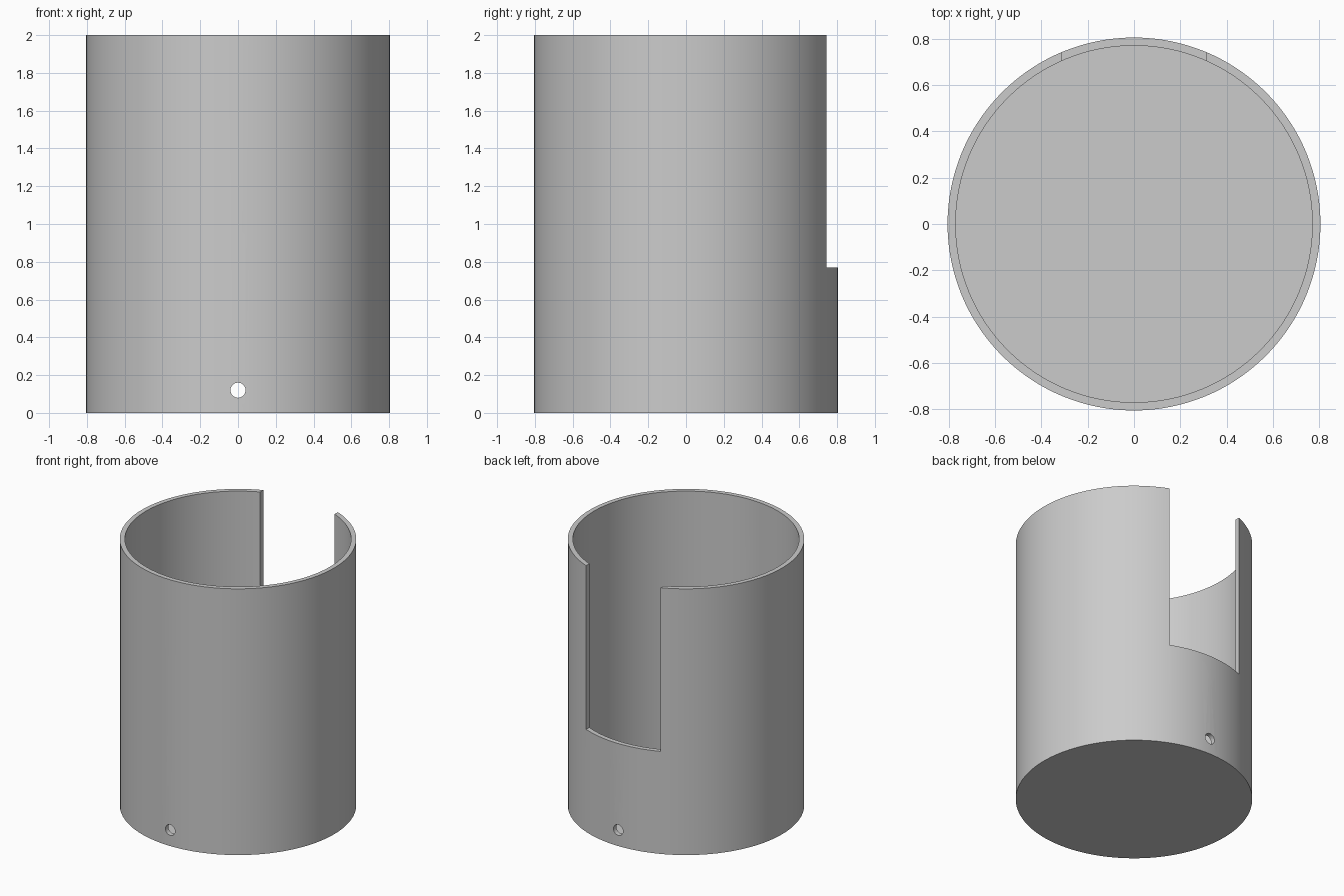
import bpy
import bmesh
import math
from mathutils import Matrix

cube = bpy.data.objects.get("Cube")
if cube:
    bpy.data.objects.remove(cube, do_unlink=True)

OUTER, INNER, HEIGHT, FLOOR = 0.805, 0.77, 2.0, 0.04
SLOT_HALF, SLOT_BOTTOM = 0.31, 0.77
HOLE_Z, HOLE_R = 0.12, 0.04

grey = bpy.data.materials.new("plain grey")
grey.use_nodes = True
colour = (0.6, 0.6, 0.6, 1)
grey.diffuse_color = colour
grey.node_tree.nodes["Principled BSDF"].inputs["Base Color"].default_value = colour


def add_object(name, bm):
    bmesh.ops.recalc_face_normals(bm, faces=bm.faces)
    mesh = bpy.data.meshes.new(name)
    bm.to_mesh(mesh)
    bm.free()
    mesh.materials.append(grey)
    obj = bpy.data.objects.new(name, mesh)
    bpy.context.collection.objects.link(obj)
    return obj


def cut(target, name, bm):
    cutter = add_object(name, bm)
    cutter.hide_render = True
    mod = target.modifiers.new(name, "BOOLEAN")
    mod.operation = "DIFFERENCE"
    mod.solver = "EXACT"
    mod.object = cutter
    bpy.context.view_layer.objects.active = target
    bpy.ops.object.modifier_apply(modifier=name)
    bpy.data.objects.remove(cutter, do_unlink=True)


# Cup: solid cylinder with the top inset and pushed down to the floor
bm = bmesh.new()
bmesh.ops.create_cone(bm, cap_ends=True, segments=128, radius1=OUTER, radius2=OUTER,
                      depth=HEIGHT, matrix=Matrix.Translation((0, 0, HEIGHT / 2)))
top = max(bm.faces, key=lambda f: f.calc_center_median().z)
bmesh.ops.inset_region(bm, faces=[top], thickness=OUTER - INNER)
well = bmesh.ops.extrude_face_region(bm, geom=[top])["geom"]
bmesh.ops.delete(bm, geom=[top], context="FACES")
bmesh.ops.translate(bm, vec=(0, 0, FLOOR - HEIGHT),
                    verts=[v for v in well if isinstance(v, bmesh.types.BMVert)])
cup = add_object("cup", bm)

# Tall open slot in the back wall
bm = bmesh.new()
bmesh.ops.create_cube(bm, size=1, matrix=Matrix.Translation((0, 0.75, SLOT_BOTTOM + 1))
                      @ Matrix.Diagonal((SLOT_HALF * 2, 0.7, 2, 1)))
cut(cup, "slot_cutter", bm)

# Small round hole through the front and back walls
bm = bmesh.new()
bmesh.ops.create_cone(bm, cap_ends=True, segments=32, radius1=HOLE_R, radius2=HOLE_R, depth=3,
                      matrix=Matrix.Translation((0, 0, HOLE_Z)) @ Matrix.Rotation(math.pi / 2, 4, "X"))
cut(cup, "hole_cutter", bm)

# Smooth walls, crisp rims
bpy.ops.object.select_all(action="DESELECT")
cup.select_set(True)
bpy.context.view_layer.objects.active = cup
bpy.ops.object.shade_smooth_by_angle(angle=math.radians(30))
